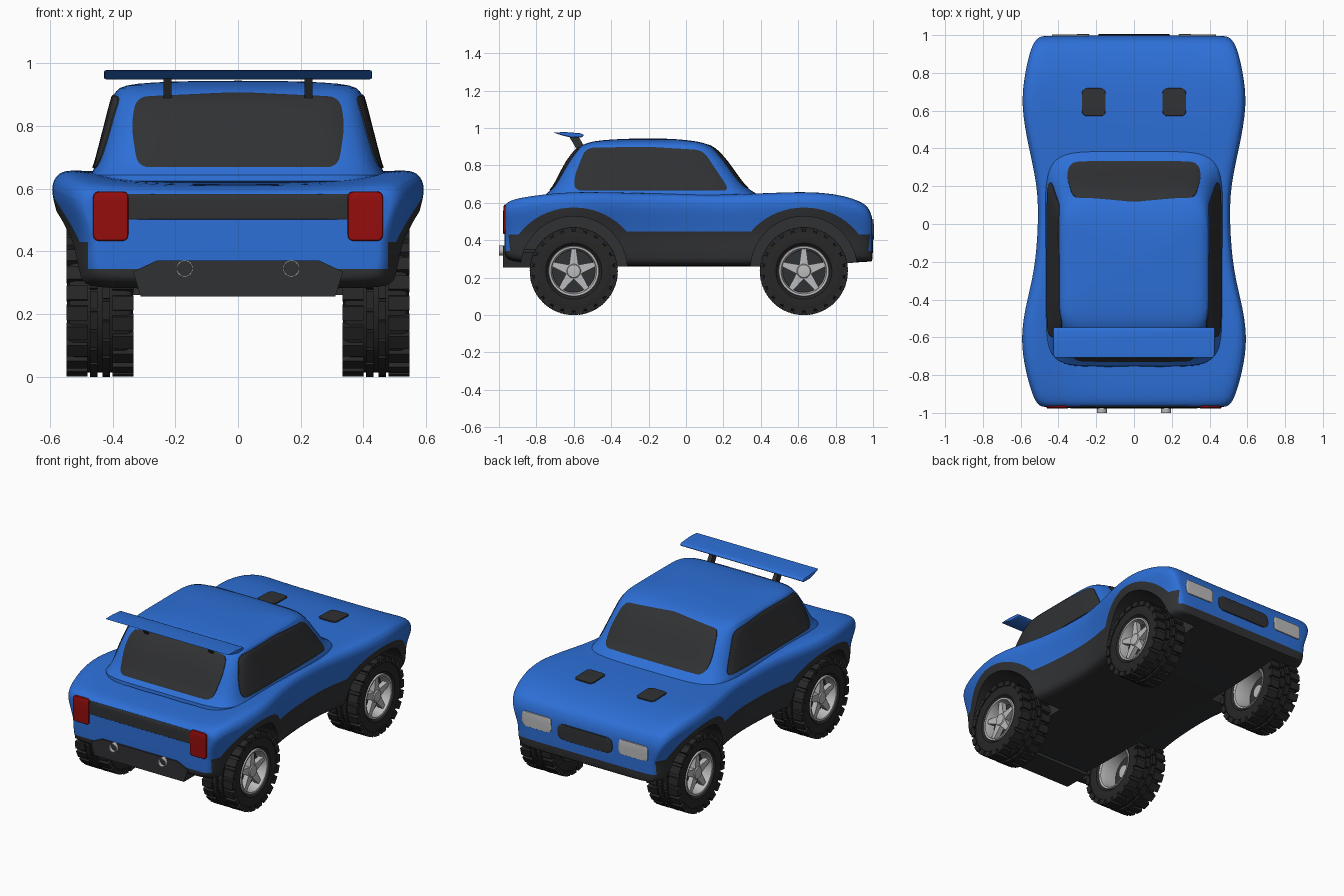
import bpy, bmesh
from math import sin, cos, pi, copysign
from mathutils import Vector, Matrix
from mathutils.bvhtree import BVHTree

if "Cube" in bpy.data.objects:
    bpy.data.objects.remove(bpy.data.objects["Cube"])


def material(name, rgb):
    m = bpy.data.materials.new(name)
    m.diffuse_color = (*rgb, 1)
    m.use_nodes = True
    m.node_tree.nodes["Principled BSDF"].inputs["Base Color"].default_value = m.diffuse_color
    return m


BLUE = material("blue_paint", (0.026, 0.16, 0.68))
DARK = material("dark_trim", (0.03, 0.031, 0.034))
BLACK = material("rubber", (0.02, 0.02, 0.02))
RED = material("red_lens", (0.3, 0.004, 0.004))
SILVER = material("silver", (0.5, 0.5, 0.51))


def finish(ob, angle=0.6):
    bpy.ops.object.select_all(action='DESELECT')
    ob.select_set(True)
    bpy.context.view_layer.objects.active = ob
    bpy.ops.object.shade_smooth_by_angle(angle=angle)


def mesh(name, verts, faces, mat=None, smooth=True):
    me = bpy.data.meshes.new(name)
    me.from_pydata(verts, [], faces)
    bm = bmesh.new()
    bm.from_mesh(me)
    bmesh.ops.recalc_face_normals(bm, faces=bm.faces)
    bm.to_mesh(me)
    bm.free()
    ob = bpy.data.objects.new(name, me)
    bpy.context.collection.objects.link(ob)
    if mat:
        me.materials.append(mat)
    if smooth:
        finish(ob)
    return ob


def loft(name, rings, mat=None, closed=False):
    n, m = len(rings[0]), len(rings)
    faces = [(i * n + j, i * n + (j + 1) % n, (i + 1) % m * n + (j + 1) % n, (i + 1) % m * n + j)
             for i in range(m if closed else m - 1) for j in range(n)]
    if not closed:
        faces += [tuple(range(n)), tuple(range((m - 1) * n, m * n))]
    return mesh(name, [p for r in rings for p in r], faces, mat)


def lathe(name, prof, c, mat=None, closed=False, n=48, axis=0, sy=1):
    """Revolve (offset, radius) pairs about x (axis 0) or y (axis 1)."""
    def pt(d, r, a):
        v = (d, r * cos(a) * sy, r * sin(a)) if axis == 0 else (r * cos(a), d, r * sin(a))
        return Vector(c) + Vector(v)
    return loft(name, [[pt(d, r, 2 * pi * k / n) for k in range(n)] for d, r in prof], mat, closed)


def prism(name, pts, x0, x1, mat=None):
    return loft(name, [[(x, y, z) for y, z in pts] for x in (x0, x1)], mat)


def box(name, lo, hi):
    return prism(name, [(lo[1], lo[2]), (hi[1], lo[2]), (hi[1], hi[2]), (lo[1], hi[2])], lo[0], hi[0])


def apply(ob, kind, **kw):
    bpy.context.view_layer.objects.active = ob
    mod = ob.modifiers.new("m", kind)
    for k, v in kw.items():
        setattr(mod, k, v)
    bpy.ops.object.modifier_apply(modifier=mod.name)


def boolean(ob, other, op, remove=True):
    apply(ob, 'BOOLEAN', object=other, operation=op, solver='EXACT')
    if remove:
        bpy.data.objects.remove(other)


def rounded(pts, r, arc=5, seg=8):
    """Outline with rounded corners and subdivided sides."""
    P, out, ends = [Vector(p) for p in pts], [], []
    for i, p in enumerate(P):
        a = p + (P[i - 1] - p).normalized() * r
        b = p + (P[(i + 1) % len(P)] - p).normalized() * r
        ends.append((a, p, b))
    for i, (a, p, b) in enumerate(ends):
        out += [a * (1 - t) ** 2 + p * 2 * t * (1 - t) + b * t * t for t in [k / arc for k in range(arc + 1)]]
        nxt = ends[(i + 1) % len(ends)][0]
        out += [b.lerp(nxt, k / seg) for k in range(1, seg)]
    return out


def panel(name, target, pts, r, axis, side, mat, lift=0.006):
    """Thin panel projected on to a target along an axis."""
    tree = BVHTree.FromObject(target, bpy.context.evaluated_depsgraph_get())
    d = Vector((0, 0, 0))
    d[axis] = -side
    out = rounded(pts, r)
    mid = sum(out, Vector((0, 0))) / len(out)
    n, verts, faces = len(out), [], []
    levels = [(1, -0.006), (1, lift * .7)] + [(t, lift) for t in (.97, .85, .7, .55, .4, .2)]
    for t, h in levels:
        for p in out:
            q = list(mid.lerp(p, t))
            q.insert(axis, side * 2)
            hit = tree.ray_cast(Vector(q), d)[0]
            verts.append((hit or Vector(q) + d) - d * h)
    for i in range(len(levels) - 1):
        faces += [(i * n + j, i * n + (j + 1) % n, (i + 1) * n + (j + 1) % n, (i + 1) * n + j) for j in range(n)]
    faces.append(tuple(range((len(levels) - 1) * n, len(levels) * n)))
    ob = mesh(name, verts, faces, mat)
    if ob.data.polygons[-1].normal.dot(d) > 0:
        ob.data.flip_normals()
    return ob


# Lower body: stations of y, half width, fender height, centre height, bottom
stations = [(-.97, .475, .57, .56, .335), (-.967, .495, .59, .58, .315), (-.95, .52, .61, .598, .295),
            (-.9, .545, .628, .61, .283), (-.78, .58, .648, .615, .27), (-.62, .606, .663, .62, .26),
            (-.45, .585, .662, .63, .26), (-.25, .53, .655, .64, .26), (0, .511, .65, .64, .26),
            (.2, .515, .645, .64, .26), (.4, .562, .653, .645, .26), (.63, .606, .664, .648, .26),
            (.8, .583, .652, .638, .27), (.92, .555, .617, .608, .283), (.97, .53, .585, .58, .285),
            (.99, .505, .545, .54, .287), (1.0, .48, .5, .495, .29)]
section = [(.965, .975), (1, .86), (.975, .7), (.93, .475), (.922, .35), (.915, .08), (.87, 0), (.5, 0)]
rings = []
for y, w, zt, zc, zb in stations:
    half = [(.4 * w, zc), (.7 * w, zc * .6 + zt * .4), (.88 * w, zt)]
    half += [(f * w, zb + g * (zt - zb)) for f, g in section]
    rings.append([(0, y, zc)] + [(x, y, z) for x, z in half] + [(0, y, zb)]
                 + [(-x, y, z) for x, z in reversed(half)])
body = loft("lower_body", rings, BLUE)
apply(body, 'SUBSURF', levels=2)

# Region of the body that is dark trim, and the wheel wells
AXLES = {"rear": -.60, "front": .63}
cut = box("trim_cutter", (-1, -1.2, .1), (1, 1.2, .343))
boolean(cut, box("c", (-.9, -.84, .15), (.9, .86, .447)), 'UNION')
for s in (-1, 1):
    boolean(cut, box("c", (min(s * .478, s * .95), -1.1, .2), (max(s * .478, s * .95), 1.1, .43)), 'UNION')
for y in AXLES.values():
    boolean(cut, lathe("c", [(-.8, .335), (.8, .335)], (0, y, .24), sy=1.07, n=64), 'UNION')
trim = body.copy()
trim.data = body.data.copy()
trim.name = "dark_lower_trim"
bpy.context.collection.objects.link(trim)
trim.data.materials[0] = DARK
boolean(trim, cut, 'INTERSECT', False)
painted = body.copy()
painted.data = body.data.copy()
painted.name = "painted_body"
bpy.context.collection.objects.link(painted)
boolean(painted, cut, 'DIFFERENCE')
for y in AXLES.values():
    for s in (-1, 1):
        boolean(trim, lathe("c", [(s * .3, .285), (s * .75, .285)], (0, y, .243), n=64), 'DIFFERENCE')
finish(trim)
finish(painted)

# Cabin: levels of z, rear y, front y, half width
levels = [(.6, -.8, .46, .5), (.645, -.75, .385, .467), (.68, -.71, .32, .453), (.75, -.675, .27, .436),
          (.82, -.64, .222, .417), (.88, -.595, .17, .403), (.912, -.555, .125, .392),
          (.93, -.5, .06, .365), (.939, -.4, -.03, .28), (.944, -.3, -.1, .12)]
rings = []
for z, a, b, w in levels:
    ring = []
    for k in range(64):
        c, s = cos(2 * pi * (k + .5) / 64), sin(2 * pi * (k + .5) / 64)
        ring.append((w * copysign(abs(c) ** (2 / 7), c),
                     (a + b) / 2 + (b - a) / 2 * copysign(abs(s) ** (2 / 7), s), z))
    rings.append(ring)
cabin = loft("cabin", rings, BLUE)
apply(cabin, 'SUBSURF', levels=1)
finish(cabin)

# Windows
panel("rear_window", cabin, [(-.32, .668), (.32, .668), (.34, .8), (.325, .893), (0, .908), (-.325, .893), (-.34, .8)],
      .04, 1, -1, DARK)
panel("windscreen", cabin, [(-.345, .68), (.345, .68), (.355, .76), (.325, .895), (0, .912), (-.325, .895), (-.355, .76)],
      .04, 1, 1, DARK)
for s, n in ((-1, "left"), (1, "right")):
    panel(n + "_side_window", cabin, [(-.6, .665), (-.595, .75), (-.535, .895), (-.2, .9), (.09, .882), (.235, .665)],
          .045, 0, s, DARK)


def rect(cx, cz, w, h):
    return [(cx - w, cz - h), (cx + w, cz - h), (cx + w, cz + h), (cx - w, cz + h)]


# Lights, grille, hood vents
panel("rear_dark_band", body, rect(0, .542, .37, .04), .01, 1, -1, DARK, .004)
panel("grille", body, rect(0, .452, .19, .048), .045, 1, 1, DARK)
for s, n in ((-1, "left"), (1, "right")):
    panel(n + "_tail_light", body, rect(s * .406, .512, .056, .079), .02, 1, -1, RED, .008)
    panel(n + "_headlight", body, rect(s * .335, .468, .1, .046), .025, 1, 1, SILVER)
    panel(n + "_hood_vent", body, rect(s * .213, .645, .063, .074), .03, 2, 1, DARK)
    # Exhaust tips
    lathe(n + "_exhaust", [(-.88, .027), (-1, .027), (-1, .023), (-.9, .022)], (s * .17, 0, .345), SILVER, n=24, axis=1)
    # Wing struts
    prism(n + "_wing_strut", [(-.625, .955), (-.575, .955), (-.525, .87), (-.575, .87)], s * .225 - .013, s * .225 + .013, DARK)
bpy.data.objects.remove(body)

# Rear diffuser
outline = [(-.31, .255), (.31, .255), (.335, .335), (.26, .37), (-.26, .37), (-.335, .335)]
loft("rear_diffuser", [[(x, y, z) for x, z in outline] for y in (-.978, -.8)], DARK)

# Rear wing
wing = prism("rear_wing", [(-.712, .977), (-.64, .978), (-.56, .972), (-.543, .96), (-.56, .95), (-.61, .948), (-.66, .96)],
             -.428, .428, BLUE)
apply(wing, 'BEVEL', width=.008, segments=2)
finish(wing)


def blocks(name, hexes, mat):
    """One mesh from many eight-cornered blocks."""
    q = [(0, 1, 3, 2), (4, 5, 7, 6), (0, 1, 5, 4), (2, 3, 7, 6), (0, 2, 6, 4), (1, 3, 7, 5)]
    return mesh(name, [p for h in hexes for p in h], [tuple(8 * i + k for k in f) for i in range(len(hexes)) for f in q], mat)


def block(c, s, ang, x, r, w):
    """Tapered block at an angle on the wheel: x range, radius range, half widths."""
    rot = Matrix.Rotation(ang, 3, 'X')
    return [Vector(c) + rot @ Vector((s * a, t * w[i], r[i])) for a in x for i in (0, 1) for t in (-1, 1)]


# Wheels
for end, y in AXLES.items():
    for s, side in ((-1, "left"), (1, "right")):
        n, c = f"{end}_{side}_", (s * .44, y, .235)
        tyre = [(-.08, .13), (-.1, .15), (-.105, .19), (-.098, .213), (-.08, .222), (.08, .222),
                (.098, .213), (.105, .19), (.1, .15), (.08, .13)]
        lathe(n + "tyre", tyre, c, BLACK, True)
        tread = []
        for k in range(22):
            a = 2 * pi * k / 22
            for m in (-1, 1):
                b = a + (m + 1) * pi / 44
                tread.append(block(c, m, b, (.04, .107), (.203, .2342), (.024, .023)))
                tread.append(block(c, m, b + .1, (.008, .032), (.21, .2342), (.029, .029)))
        blocks(n + "tread", tread, BLACK)
        rim = [(.085, .136), (.098, .133), (.096, .122), (.06, .113), (-.06, .113), (-.09, .122), (-.095, .133), (-.085, .136)]
        lathe(n + "rim", [(s * d, r) for d, r in rim], c, SILVER, True)
        lathe(n + "brake_disc", [(s * .015, .114), (s * .035, .114)], c, DARK)
        lathe(n + "hub", [(-s * .02, .04), (s * .076, .042), (s * .088, .034), (s * .09, .015)], c, SILVER, n=24)
        blocks(n + "spokes", [block(c, s, 2 * pi * k / 5, (.05, .082), (.025, .124), (.026, .012)) for k in range(5)], SILVER)
